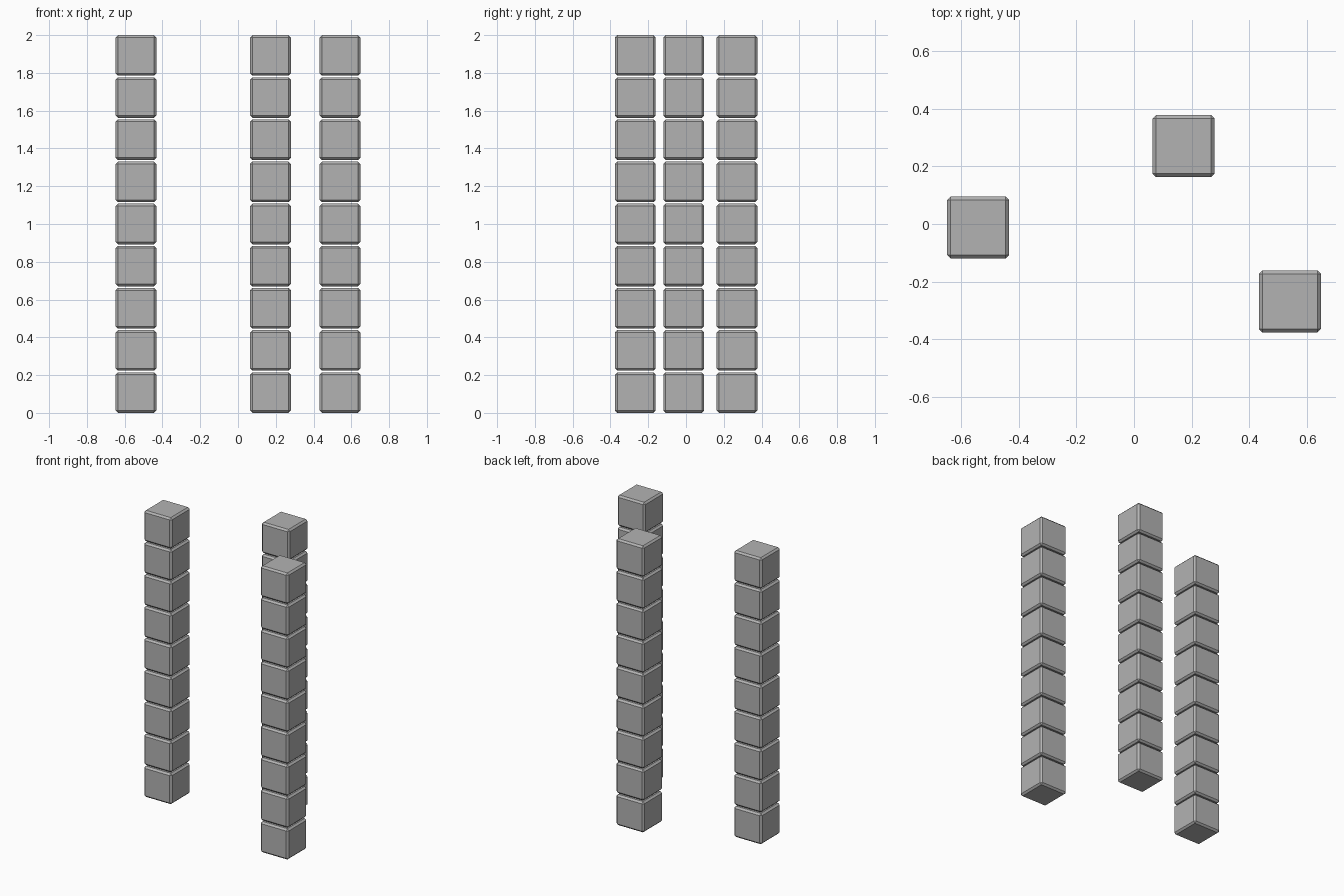
import bpy
import bmesh

# Remove the default cube
default = bpy.data.objects.get("Cube")
if default:
    bpy.data.objects.remove(default, do_unlink=True)

SIZE = 0.215
BEVEL = 0.012
COUNT = 9
PITCH = (2 - SIZE) / (COUNT - 1)

# Grey stone
grey = bpy.data.materials.new("grey_stone")
grey.use_nodes = True
colour = (0.45, 0.45, 0.45, 1)
grey.diffuse_color = colour
grey.node_tree.nodes["Principled BSDF"].inputs["Base Color"].default_value = colour

# One chamfered block, shared by every column
block_mesh = bpy.data.meshes.new("block")
bm = bmesh.new()
bmesh.ops.create_cube(bm, size=SIZE)
bmesh.ops.bevel(bm, geom=bm.edges[:], offset=BEVEL, segments=1,
                profile=0.5, affect='EDGES')
bm.to_mesh(block_mesh)
bm.free()
block_mesh.materials.append(grey)


def stack_column(name, x, y):
    """Stack evenly spaced blocks into a free-standing column."""
    for i in range(COUNT):
        block = bpy.data.objects.new(f"{name}_block_{i + 1}", block_mesh)
        block.location = (x, y, SIZE / 2 + i * PITCH)
        bpy.context.collection.objects.link(block)


# Three columns
stack_column("right_column", -0.54, -0.012)
stack_column("back_column", 0.172, 0.27)
stack_column("left_column", 0.54, -0.268)
